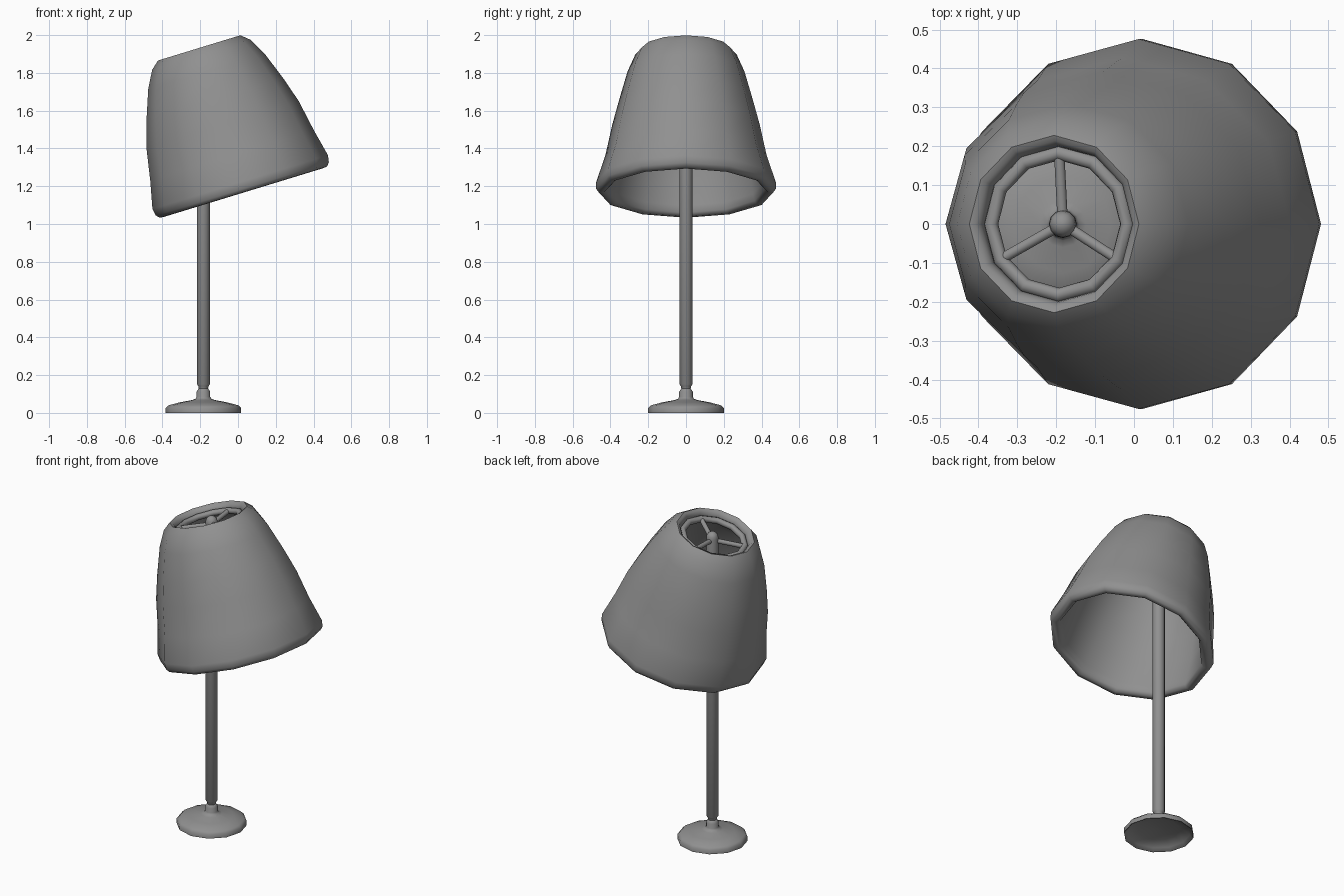
import bpy
import bmesh
import math
from mathutils import Matrix, Vector

if "Cube" in bpy.data.objects:
    bpy.data.objects.remove(bpy.data.objects["Cube"], do_unlink=True)

GREY = (0.28, 0.28, 0.28, 1)
grey = bpy.data.materials.new("lamp_grey")
grey.use_nodes = True
grey.diffuse_color = GREY
grey.node_tree.nodes["Principled BSDF"].inputs["Base Color"].default_value = GREY

SIDES = 12
POLE_X = -0.183
TILT = Matrix.Translation((0.027, 0, 1.172)) @ Matrix.Rotation(math.radians(-17), 4, "Y")


def finish(name, bm, matrix):
    bmesh.ops.recalc_face_normals(bm, faces=bm.faces)
    bm.transform(matrix)
    mesh = bpy.data.meshes.new(name)
    bm.to_mesh(mesh)
    bm.free()
    mesh.materials.append(grey)
    obj = bpy.data.objects.new(name, mesh)
    bpy.context.collection.objects.link(obj)
    bpy.ops.object.select_all(action="DESELECT")
    obj.select_set(True)
    bpy.context.view_layer.objects.active = obj
    bpy.ops.object.shade_smooth_by_angle(angle=math.radians(60))
    return obj


def lathe(name, profile, matrix, closed=False, squeeze=lambda h: 1):
    """Turn a (radius, height) profile; cap the ends unless it is a loop."""
    bm = bmesh.new()
    rings = []
    for r, h in profile:
        ring = []
        for i in range(SIDES):
            a = math.tau * i / SIDES
            ring.append(bm.verts.new((r * math.cos(a), r * math.sin(a) * squeeze(h), h)))
        rings.append(ring)
    pairs = list(zip(rings, rings[1:]))
    if closed:
        pairs.append((rings[-1], rings[0]))
    else:
        bm.faces.new(rings[0])
        bm.faces.new(rings[-1])
    for low, high in pairs:
        for i in range(SIDES):
            j = (i + 1) % SIDES
            bm.faces.new((low[i], low[j], high[j], high[i]))
    return finish(name, bm, matrix)


def rod(name, start, end, radius):
    start, end = Vector(start), Vector(end)
    axis = end - start
    bm = bmesh.new()
    bmesh.ops.create_cone(bm, cap_ends=True, segments=10, radius1=radius,
                          radius2=radius, depth=axis.length)
    turn = axis.to_track_quat("Z", "Y").to_matrix().to_4x4()
    return finish(name, bm, Matrix.Translation((start + end) / 2) @ turn)


stand = Matrix.Translation((POLE_X, 0, 0))

# Foot with a hollow underside and a collar on top
lathe("base", [(0.02, 0.045), (0.12, 0.036), (0.18, 0.018), (0.195, 0), (0.2, 0),
               (0.2, 0.026), (0.185, 0.04), (0.125, 0.056), (0.06, 0.068),
               (0.042, 0.075), (0.036, 0.085), (0.036, 0.112), (0.03, 0.122),
               (0.024, 0.13)], stand)

# Pole with a rounded tip
lathe("pole", [(0.024, 0.125), (0.027, 0.142), (0.035, 0.152), (0.035, 1.89),
               (0.032, 1.906), (0.025, 1.918), (0.013, 1.926), (0.003, 1.928)], stand)


# Tilted shade: outer wall up, rounded lip, inner wall down
def waist(h):
    return 1 - 0.075 * math.sin(math.pi * min(max(h / 0.78, 0), 1)) ** 0.8


lathe("shade", [(0.435, -0.006), (0.462, -0.004), (0.479, 0.014), (0.486, 0.052),
                (0.453, 0.2), (0.422, 0.37), (0.379, 0.51), (0.322, 0.665),
                (0.272, 0.757), (0.228, 0.795), (0.214, 0.789), (0.204, 0.774),
                (0.2, 0.75), (0.225, 0.715), (0.278, 0.65), (0.333, 0.51),
                (0.38, 0.37), (0.408, 0.2), (0.418, 0.05), (0.42, 0.012)],
      TILT, closed=True, squeeze=waist)

# Wire ring inside the top opening
RING_H = 0.75
wire = [(0.183 + 0.019 * math.cos(math.tau * k / 8),
         RING_H + 0.019 * math.sin(math.tau * k / 8)) for k in range(8)]
lathe("top_ring", wire, TILT, closed=True)

# Three spokes from the pole to the ring
hub = Vector((POLE_X, 0, 1.877))
for n, degrees in enumerate((90, 210, 330)):
    a = math.radians(degrees)
    tip = TILT @ Vector((0.18 * math.cos(a), 0.18 * math.sin(a), RING_H))
    rod(f"spoke_{n + 1}", hub, tip, 0.014)
